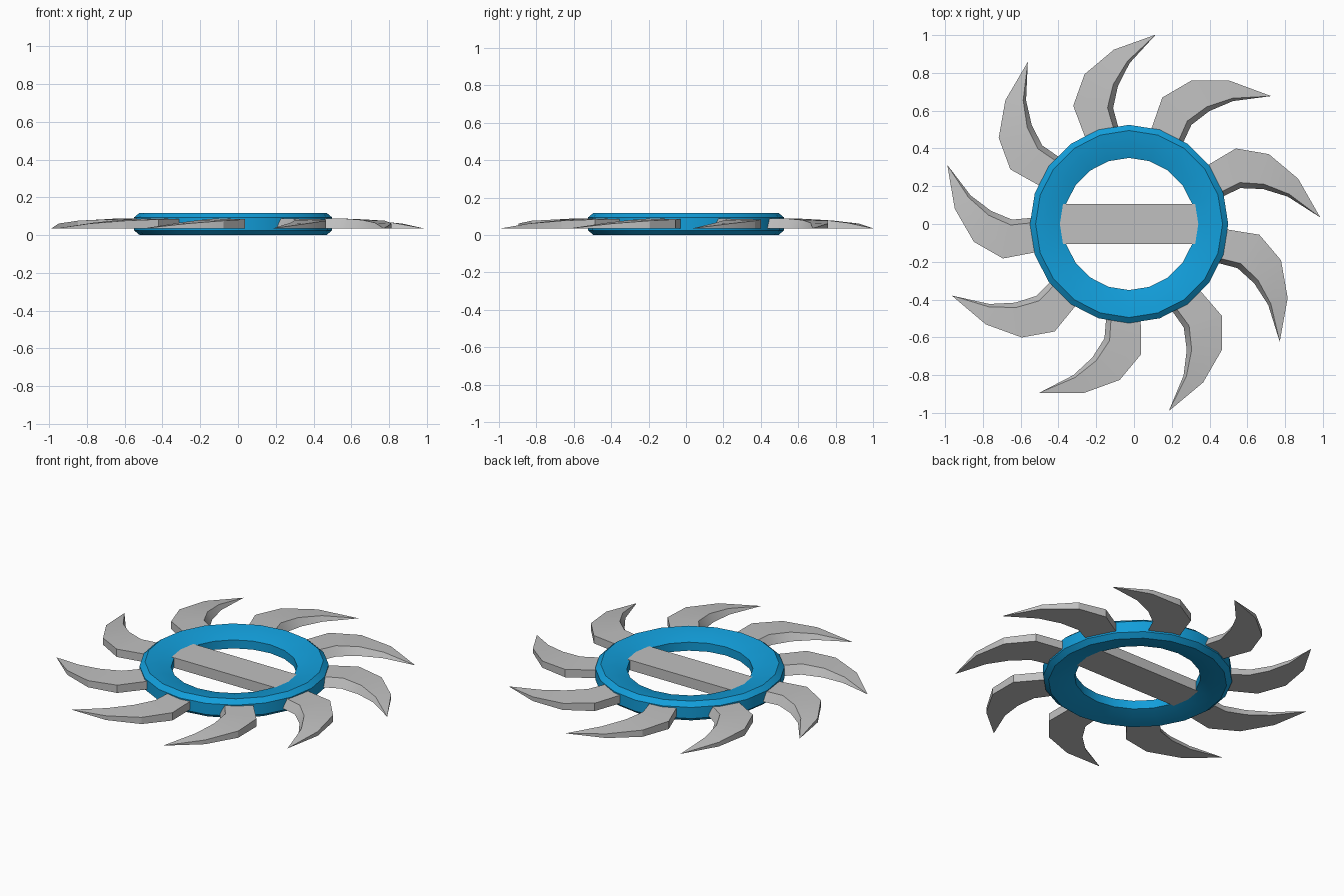
import bpy, bmesh, math
from mathutils import Matrix, Vector

if "Cube" in bpy.data.objects:
    bpy.data.objects.remove(bpy.data.objects["Cube"])

CX = -0.026          # wheel axis
N_RING, N_BLADES = 20, 9


def material(name, rgb):
    m = bpy.data.materials.new(name)
    m.diffuse_color = (*rgb, 1)
    m.use_nodes = True
    m.node_tree.nodes["Principled BSDF"].inputs["Base Color"].default_value = m.diffuse_color
    return m


blue = material("ring blue", (0.006, 0.34, 0.70))
grey = material("blade grey", (0.53, 0.53, 0.53))


def finish(bm, name, mat, angle=None):
    bmesh.ops.recalc_face_normals(bm, faces=bm.faces)
    me = bpy.data.meshes.new(name)
    bm.to_mesh(me)
    bm.free()
    me.materials.append(mat)
    ob = bpy.data.objects.new(name, me)
    ob.location.x = CX
    bpy.context.collection.objects.link(ob)
    if angle:
        bpy.ops.object.select_all(action='DESELECT')
        ob.select_set(True)
        bpy.context.view_layer.objects.active = ob
        bpy.ops.object.shade_smooth_by_angle(angle=math.radians(angle))
    return ob


# Ring: a dished profile, mirrored top to bottom, swept round the axis
half = [(0.35, 0.085), (0.41, 0.103), (0.465, 0.113), (0.495, 0.118), (0.525, 0.093)]
profile = half + [(r, 0.118 - z) for r, z in reversed(half)]
bm = bmesh.new()
loops = []
for i in range(N_RING):
    a = math.tau * i / N_RING
    loops.append([bm.verts.new((r * math.cos(a), r * math.sin(a), z)) for r, z in profile])
for i in range(N_RING):
    p, q = loops[i], loops[(i + 1) % N_RING]
    for j in range(len(profile)):
        k = (j + 1) % len(profile)
        bm.faces.new((p[j], q[j], q[k], p[k]))
finish(bm, "ring", blue, 32)

# Grip bar across the hole
bm = bmesh.new()
bmesh.ops.create_cube(bm, size=1, matrix=Matrix.Translation((0, 0, 0.059))
                      @ Matrix.Diagonal((0.76, 0.21, 0.062, 1)))
finish(bm, "grip_bar", grey)

# Curved blades: convex edge, concave edge, top height per station
stations = [((0.33, 0.26), (0.42, 0.11), 0.09), ((0.565, 0.40), (0.59, 0.19), 0.087),
            ((0.74, 0.37), (0.71, 0.185), 0.08), ((0.895, 0.24), (0.84, 0.145), 0.065)]
TIP, BASE = (1.012, 0.035), 0.035


def make_blade(turn, name):
    bm = bmesh.new()
    secs = []
    for outer, inner, h in stations:
        o, i = Vector(outer), Vector(inner)
        ridge = i.lerp(o, 0.14)                     # sharpened concave edge
        pts = [(*o, BASE), (*o, h - 0.004), (*ridge, h), (*i, BASE)]
        secs.append([bm.verts.new(p) for p in pts])
    tip = bm.verts.new((*TIP, BASE))
    for p, q in zip(secs, secs[1:]):
        for j in range(4):
            k = (j + 1) % 4
            bm.faces.new((p[j], q[j], q[k], p[k]))
    for j in range(4):
        bm.faces.new((secs[-1][j], tip, secs[-1][(j + 1) % 4]))
    bm.faces.new(secs[0])
    bm.transform(Matrix.Rotation(turn, 4, 'Z'))
    finish(bm, name, grey, 30)


for n in range(N_BLADES):
    make_blade(math.tau * n / N_BLADES, f"blade_{n + 1}")
